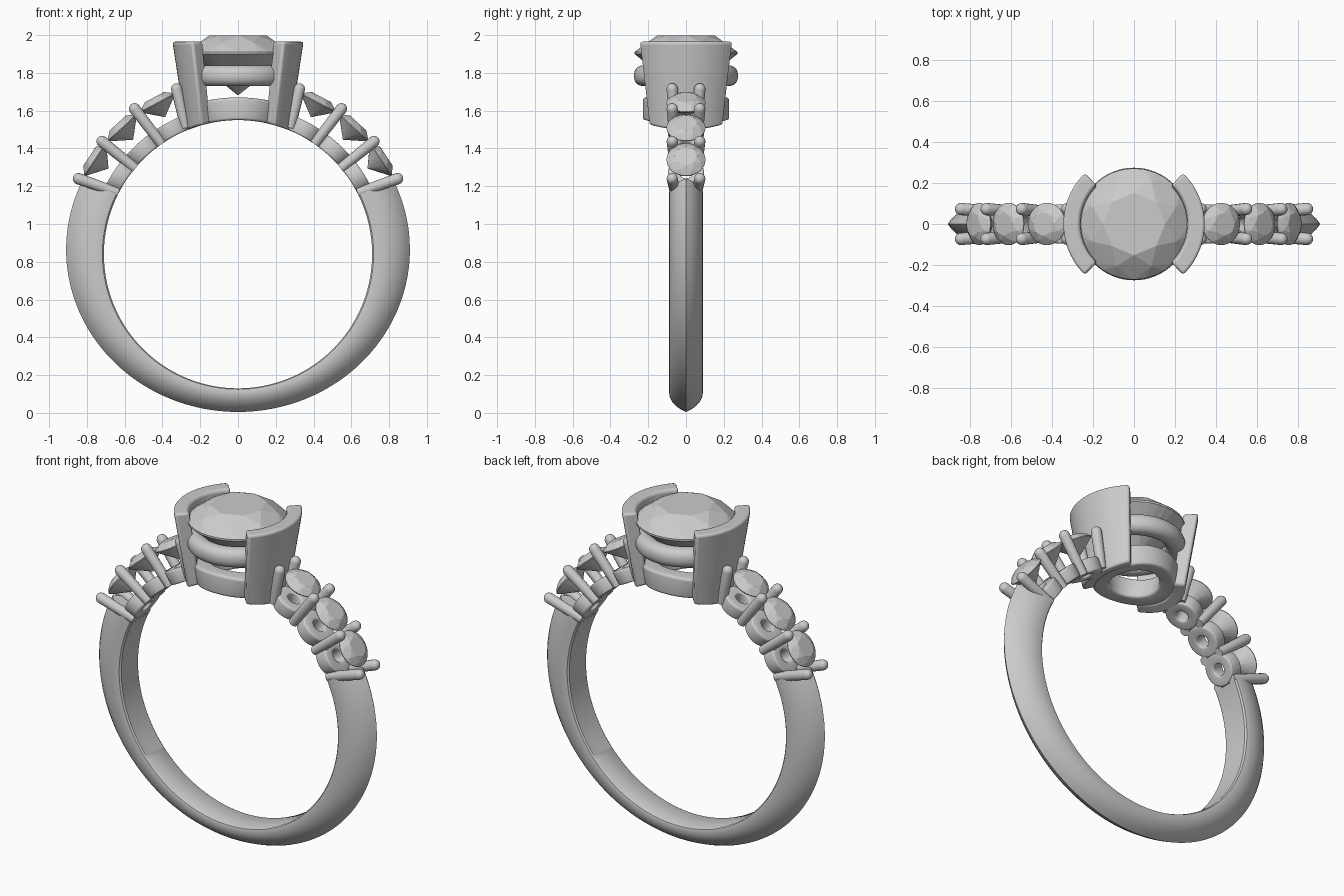
import bpy, bmesh
from math import sin, cos, pi, radians, sqrt
from mathutils import Vector, Matrix

if "Cube" in bpy.data.objects:
    bpy.data.objects.remove(bpy.data.objects["Cube"])

CZ, R = 0.84, 0.71            # finger hole centre height and radius
smooth_parts = []


def finish(name, bm, smooth=True):
    bmesh.ops.remove_doubles(bm, verts=bm.verts, dist=1e-5)
    bmesh.ops.recalc_face_normals(bm, faces=bm.faces)
    me = bpy.data.meshes.new(name)
    bm.to_mesh(me)
    bm.free()
    ob = bpy.data.objects.new(name, me)
    bpy.context.collection.objects.link(ob)
    if smooth:
        smooth_parts.append(ob)
    return ob


def skin(rings, close_u, close_v, caps=False):
    """Join a list of equal-length point rings with quads."""
    bm = bmesh.new()
    vs = [[bm.verts.new(p) for p in ring] for ring in rings]
    n, m = len(vs), len(vs[0])
    for i in range(n if close_u else n - 1):
        for j in range(m if close_v else m - 1):
            a, b = (i + 1) % n, (j + 1) % m
            bm.faces.new((vs[i][j], vs[a][j], vs[a][b], vs[i][b]))
    if caps:
        bm.faces.new(vs[0])
        bm.faces.new(vs[-1])
    return bm


def lathe(profile, seg, closed):
    rings = [[(r * cos(2 * pi * i / seg), r * sin(2 * pi * i / seg), z) for r, z in profile]
             for i in range(seg)]
    return skin(rings, True, closed)


def rounded(r0, r1, z0, z1, b, k=4):
    """Rounded rectangle section for a ring."""
    pts = []
    for cx, cz, a0 in ((r1 - b, z1 - b, 0), (r0 + b, z1 - b, 90),
                       (r0 + b, z0 + b, 180), (r1 - b, z0 + b, 270)):
        for i in range(k + 1):
            a = radians(a0 + 90 * i / k)
            pts.append((cx + b * cos(a), cz + b * sin(a)))
    return pts


def bend(bm, deg):
    """Wrap a flat part around the finger hole at the given angle."""
    for v in bm.verts:
        a = radians(deg) - v.co.x / 0.75
        d = R + v.co.z
        v.co = (d * cos(a), v.co.y, CZ + d * sin(a))


def gem(name, radius, matrix):
    """Round brilliant: convex hull of table, crown, girdle, pavilion, culet."""
    bm = bmesh.new()
    for r, z, n, off in ((0.56, 0.36, 8, 0), (0.82, 0.22, 8, 0.5), (1, 0.04, 32, 0),
                         (1, 0, 32, 0), (0.55, -0.37, 8, 0.5), (0.01, -0.8, 4, 0)):
        for i in range(n):
            a = 2 * pi * (i + off) / n
            bm.verts.new((r * cos(a), r * sin(a), z))
    bmesh.ops.convex_hull(bm, input=bm.verts)
    bmesh.ops.dissolve_limit(bm, angle_limit=0.01, verts=bm.verts, edges=bm.edges)
    bm.transform(matrix @ Matrix.Scale(radius, 4))
    return finish(name, bm, False)


# Knife-edge band, thin at the bottom and thicker at the shoulders
half = [(0, 0.078), (0.04, 0.087), (0.12, 0.09), (0.35, 0.087), (0.55, 0.075),
        (0.75, 0.053), (0.9, 0.026)]
section = half + [(1, 0)] + [(f, -y) for f, y in reversed(half)]
A, B, E = 0.91, 0.86, 0.025   # outer ellipse half-axes and centre offset
rings = []
for i in range(97):
    t = radians(-206 + 232 * i / 96)
    c, s = cos(t), sin(t)
    qa, qb, qc = (c / A) ** 2 + (s / B) ** 2, -2 * s * E / B ** 2, (E / B) ** 2 - 1
    outer = (-qb + sqrt(qb * qb - 4 * qa * qc)) / (2 * qa)
    ring = []
    for f, y in section:
        d = R + f * (outer - R)
        ring.append((d * c, y, CZ + d * s))
    rings.append(ring)
finish("band", skin(rings, False, True, True))

# Centre basket: curved lower ring and round upper ring
bm = lathe(rounded(0.14, 0.228, 0, 0.12, 0.015), 64, True)
bend(bm, 90)
finish("basket_lower_ring", bm)
finish("basket_upper_ring", lathe(rounded(0.17, 0.275, 1.73, 1.84, 0.048, 5), 64, True))

# Centre stone
gem("centre_stone", 0.272, Matrix.Translation((0, 0, 1.9)))

prongs = [((0.635, 1.165), (0.845, 1.24)), ((0.545, 1.295), (0.72, 1.437)),
          ((0.405, 1.425), (0.548, 1.61)), ((0.277, 1.51), (0.325, 1.715))]

for side, turn in (("right", 0), ("left", pi)):
    spin = Matrix.Rotation(turn, 4, 'Z')

    # Half-bezel wall, flared upward, its foot following the finger hole
    rings = []
    for i in range(25):
        a = radians(-46 + 92 * i / 24)
        ring = []
        for r, z in ((0.275, None), (0.347, 1.965), (0.265, 1.965), (0.205, None)):
            x = r * cos(a)
            ring.append((x, r * sin(a), z or CZ + sqrt(R * R - x * x)))
        rings.append(ring)
    bm = skin(rings, False, True, True)
    bm.transform(spin)
    wall = finish(side + "_bezel_wall", bm)
    bev = wall.modifiers.new("soft_edges", 'BEVEL')
    bev.width, bev.segments, bev.limit_method, bev.angle_limit = 0.02, 3, 'ANGLE', radians(40)

    # Shoulder stones on ring seats
    for k, deg in enumerate((33.5, 47.5, 62)):
        bm = lathe(rounded(0.035, 0.096, 0, 0.08, 0.01, 3), 32, True)
        bend(bm, deg)
        bm.transform(spin)
        finish(f"{side}_seat_{k + 1}", bm)
        a = radians(deg)
        place = Matrix.Translation((0.905 * cos(a), 0, CZ + 0.905 * sin(a)))
        gem(f"{side}_stone_{k + 1}", 0.103, spin @ place @ Matrix.Rotation(pi / 2 - a, 4, 'Y'))

    # Round-tipped prongs in pairs between the stones
    for k, ((x0, z0), (x1, z1)) in enumerate(prongs):
        for s, tag in ((-1, "front"), (1, "back")):
            p, q = Vector((x0, s * 0.058, z0)), Vector((x1, s * 0.073, z1))
            r, L = 0.03, (q - p).length
            prof = [(0, 0), (r * 0.9, 0), (r, L)]
            prof += [(r * cos(radians(t)), L + r * sin(radians(t))) for t in (22, 45, 67)]
            bm = lathe(prof + [(0, L + r)], 16, False)
            bm.transform(spin @ Matrix.Translation(p)
                         @ (q - p).to_track_quat('Z', 'Y').to_matrix().to_4x4())
            finish(f"{side}_{tag}_prong_{k + 1}", bm)

# Smooth metal, faceted stones
bpy.ops.object.select_all(action='DESELECT')
for ob in smooth_parts:
    ob.select_set(True)
bpy.context.view_layer.objects.active = smooth_parts[0]
bpy.ops.object.shade_smooth_by_angle(angle=radians(35))
